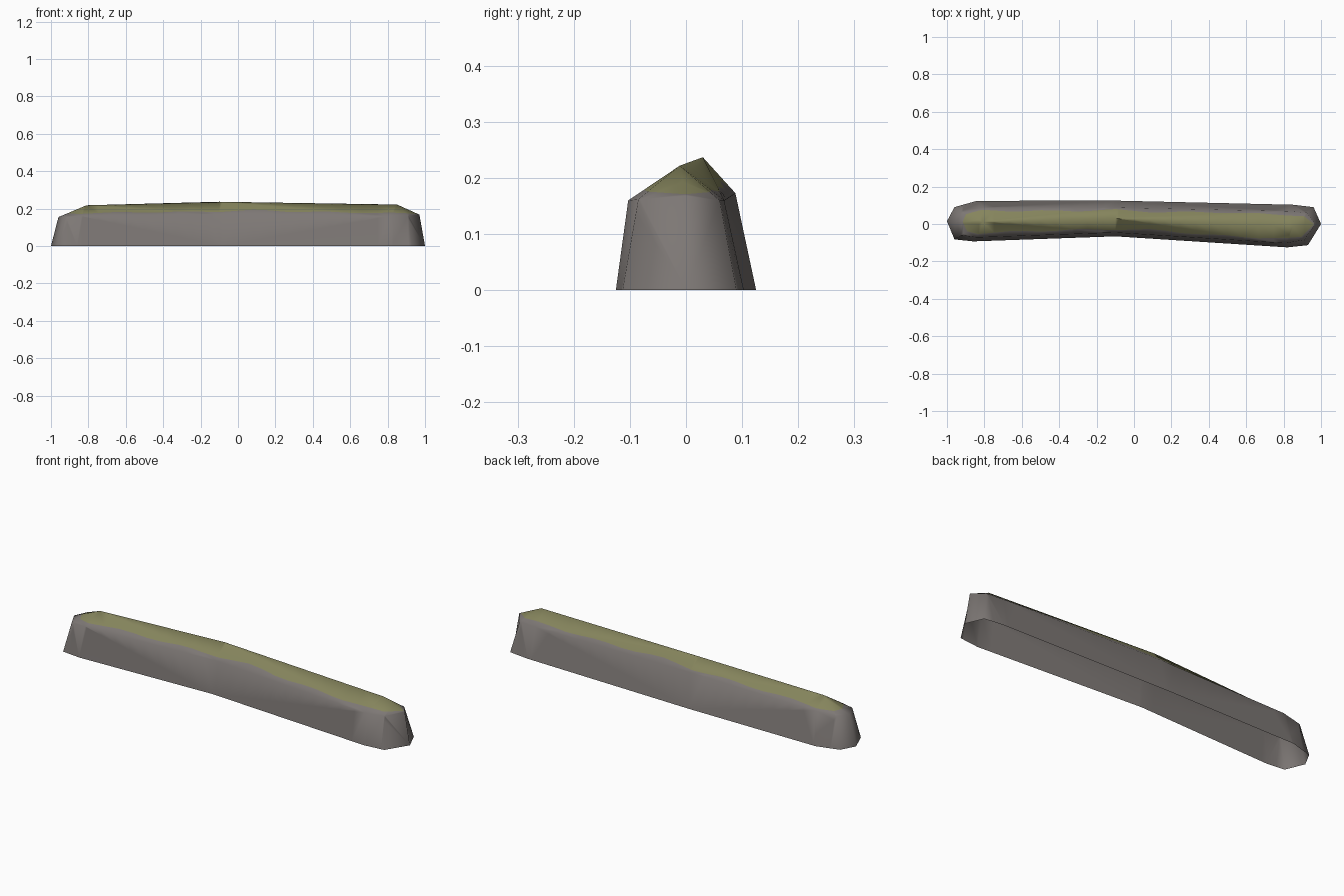
import bpy, bmesh, math

if "Cube" in bpy.data.objects:
    bpy.data.objects.remove(bpy.data.objects["Cube"])

def material(name, rgb):
    m = bpy.data.materials.new(name)
    m.diffuse_color = (*rgb, 1)
    m.use_nodes = True
    m.node_tree.nodes["Principled BSDF"].inputs["Base Color"].default_value = m.diffuse_color
    return m

stone = material("stone grey", (0.205, 0.186, 0.177))
moss = material("moss green", (0.235, 0.232, 0.108))

# Footprint outline, clockwise from the left tip
base = [(-1, .015), (-.96, .09), (-.84, .124), (-.1, .125), (.85, .103), (.96, .09),
        (1, 0), (.93, -.113), (.82, -.125), (-.1, -.066), (-.86, -.093), (-.96, -.082)]
# Shoulder ring where the steep sides break into the sloping top
shoulder = [(-.96, .01, .155), (-.925, .065, .16), (-.81, .088, .165), (-.1, .088, .173),
            (.83, .068, .16), (.925, .06, .16), (.97, 0, .168), (.91, -.085, .162),
            (.81, -.103, .16), (-.1, -.046, .17), (-.84, -.072, .16), (-.925, -.06, .155)]
# Crest line: left, middle, right
crest = [(-.81, .012, .218), (-.1, .03, .237), (.85, -.011, .222)]
crest_of = [0, 0, 0, 1, 2, 2, 2, 2, 2, 1, 0, 0]

# Open shell: steep sides plus sloping top, no underside
bm = bmesh.new()
b = [bm.verts.new((x, y, 0)) for x, y in base]
s = [bm.verts.new(p) for p in shoulder]
c = [bm.verts.new(p) for p in crest]
for i in range(12):
    j = (i + 1) % 12
    bm.faces.new((b[j], b[i], s[i], s[j]))
    p, q = c[crest_of[i]], c[crest_of[j]]
    bm.faces.new((s[j], s[i], p) if p == q else (s[j], s[i], p, q))
bmesh.ops.recalc_face_normals(bm, faces=bm.faces)
if sum(f.normal.z for f in bm.faces) < 0:
    bmesh.ops.reverse_faces(bm, faces=bm.faces)
bmesh.ops.triangulate(bm, faces=[f for f in bm.faces if len(f.verts) == 4])

def cut(geom, co, normal):
    bmesh.ops.bisect_plane(bm, geom=geom, plane_co=co, plane_no=normal, dist=1e-5)

def everything():
    return bm.verts[:] + bm.edges[:] + bm.faces[:]

# Wavy height of the moss border
def border(x):
    return (.184 - .012 * x * x + .008 * math.exp(-((x - .1) / .15) ** 2)
            + .003 * math.sin(17 * x))

# Slice along the length, then cut along the wavy border
for k in range(-11, 12):
    cut(everything(), (k * .083, 0, 0), (1, 0, 0))
for v in bm.verts:
    v.co.z -= border(v.co.x)
cut(everything(), (0, 0, 0), (0, 0, 1))
for f in bm.faces:
    f.material_index = int(f.calc_center_median().z > 0)
for v in bm.verts:
    v.co.z += border(v.co.x)
for f in bm.faces:
    f.smooth = True
bm.normal_update()

mesh = bpy.data.meshes.new("mossy_stone_ridge")
bm.to_mesh(mesh)
bm.free()
mesh.materials.append(stone)
mesh.materials.append(moss)
ridge = bpy.data.objects.new("mossy_stone_ridge", mesh)
bpy.context.collection.objects.link(ridge)
